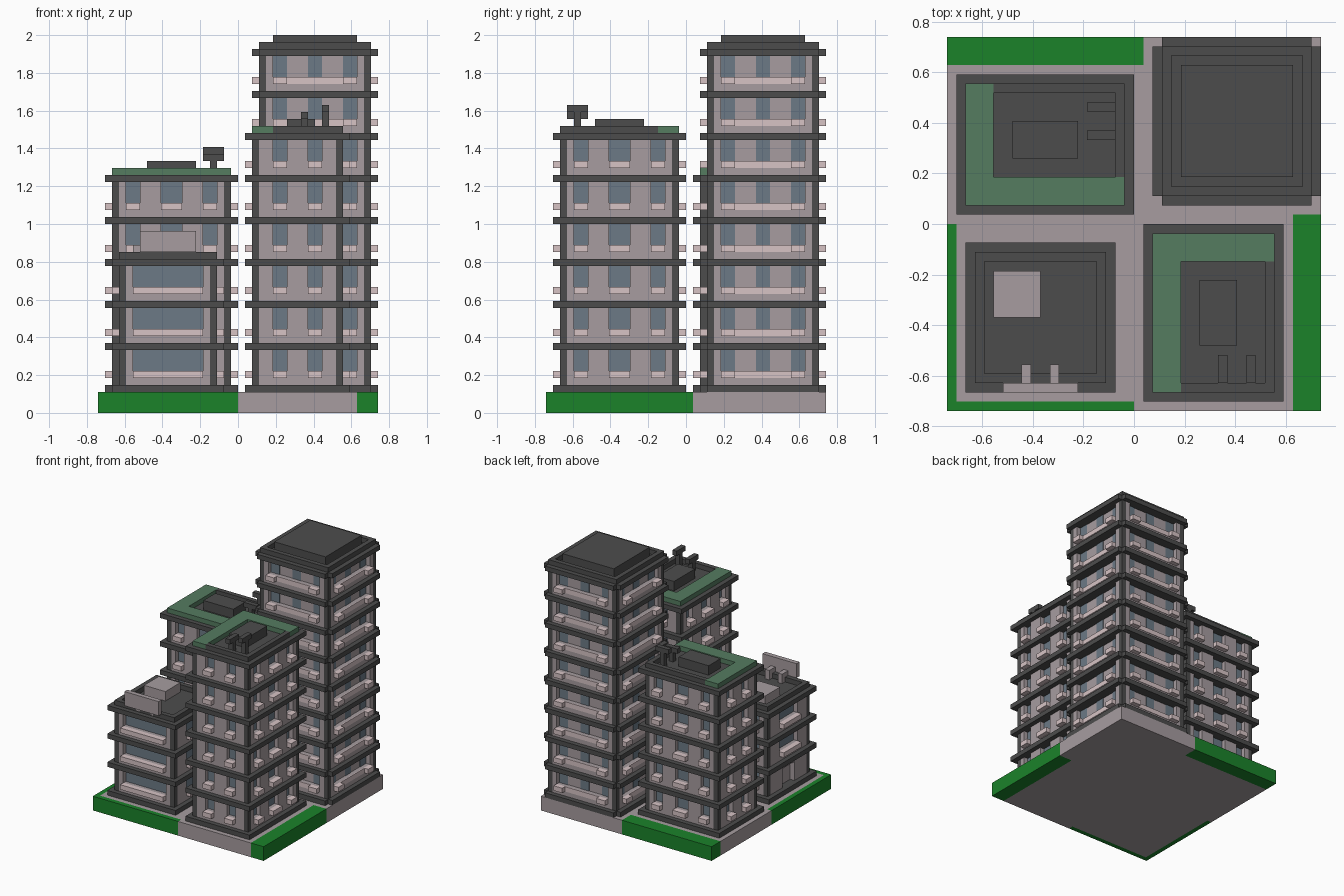
import bpy, bmesh

if "Cube" in bpy.data.objects:
    bpy.data.objects.remove(bpy.data.objects["Cube"])

U = 1 / 27  # the whole block sits on a regular grid of this size


def material(name, rgb):
    m = bpy.data.materials.new(name)
    m.diffuse_color = (*rgb, 1)
    m.use_nodes = True
    m.node_tree.nodes["Principled BSDF"].inputs["Base Color"].default_value = m.diffuse_color
    return m


WALL = material("mauve_grey_wall", (0.385, 0.335, 0.35))
DARK = material("charcoal", (0.073, 0.073, 0.073))
GLASS = material("blue_grey_glass", (0.15, 0.195, 0.24))
LEDGE = material("pale_pink_ledge", (0.68, 0.55, 0.56))
GRASS = material("grass_green", (0.011, 0.225, 0.023))
ROOF_GREEN = material("muted_roof_green", (0.09, 0.2, 0.118))


def boxes(name, mat, items, place=None):
    """One object from boxes (x0, x1, y0, y1, z0, z1) in grid units."""
    bm = bmesh.new()
    for x0, x1, y0, y1, z0, z1 in items:
        if place:
            (x0, y0), (x1, y1) = place(x0, y0), place(x1, y1)
        x0, x1 = sorted((x0, x1))
        y0, y1 = sorted((y0, y1))
        v = [bm.verts.new((x * U, y * U, z * U))
             for z in (z0, z1) for x, y in ((x0, y0), (x1, y0), (x1, y1), (x0, y1))]
        for f in ((3, 2, 1, 0), (4, 5, 6, 7), (0, 1, 5, 4),
                  (1, 2, 6, 5), (2, 3, 7, 6), (3, 0, 4, 7)):
            bm.faces.new([v[i] for i in f])
    mesh = bpy.data.meshes.new(name)
    bm.to_mesh(mesh)
    bm.free()
    mesh.materials.append(mat)
    obj = bpy.data.objects.new(name, mesh)
    bpy.context.collection.objects.link(obj)
    return obj


def on_side(body, side, a0, a1, d0, d1, z0, z1):
    """Box on a wall: a = position along it, d = distance out from the window plane."""
    x0, x1, y0, y1 = body
    if side == "front":
        return (a0, a1, y0 + 1 - d1, y0 + 1 - d0, z0, z1)
    if side == "back":
        return (a0, a1, y1 - 1 + d0, y1 - 1 + d1, z0, z1)
    if side == "left":
        return (x0 + 1 - d1, x0 + 1 - d0, a0, a1, z0, z1)
    return (x1 - 1 + d0, x1 - 1 + d1, a0, a1, z0, z1)


def ring(x0, x1, y0, y1, z0, z1):
    return [(x0, x1, y0, y0 + 1, z0, z1), (x0, x1, y1 - 1, y1, z0, z1),
            (x0, x0 + 1, y0 + 1, y1 - 1, z0, z1), (x1 - 1, x1, y0 + 1, y1 - 1, z0, z1)]


def tower(name, body, floors, windows, ledges, openings=None, notched=False,
          place=None, skip=()):
    """windows, openings: side -> spans; ledges: side -> (start, end, outward depth)."""
    x0, x1, y0, y1 = body
    top = 3 + 6 * floors
    openings = openings or windows
    # corner columns
    boxes(name + "_columns", DARK,
          [(x, x + 1, y, y + 1, 3.5, top + .5) for x in (x0, x1 - 1) for y in (y0, y1 - 1)], place)
    # overhanging floor slabs
    slabs = []
    for f in range(floors + 1):
        z = 3 + 6 * f
        if notched:
            slabs += [(x0, x1, y0 - 1, y1 + 1, z, z + 1),
                      (x0 - 1, x0, y0, y1, z, z + 1), (x1, x1 + 1, y0, y1, z, z + 1)]
        else:
            slabs.append((x0 - 1, x1 + 1, y0 - 1, y1 + 1, z, z + 1))
    boxes(name + "_floor_slabs", DARK, slabs, place)
    # core, outer wall around the window recesses, panes and ledges per storey
    walls, panes, sills = [(x0 + 1, x1 - 1, y0 + 1, y1 - 1, 3.5, top + .5)], [], []
    for f in range(floors):
        z = 4 + 6 * f
        for side in ("front", "back", "left", "right"):
            if (side, f) in skip:
                continue
            lo, hi = (x0, x1) if side in ("front", "back") else (y0, y1)
            walls.append(on_side(body, side, lo + 1, hi - 1, 0, 1, z, z + 2))
            cuts = [lo + 1] + [e for span in openings[side] for e in span] + [hi - 1]
            walls += [on_side(body, side, a, b, 0, 1, z + 2, z + 5)
                      for a, b in zip(cuts[::2], cuts[1::2])]
            panes += [on_side(body, side, a, b, 0, .1, z + 2, z + 5) for a, b in windows[side]]
            sills += [on_side(body, side, a, b, .9, d, z + 1, z + 2.02) for a, b, d in ledges[side]]
    boxes(name + "_walls", WALL, walls, place)
    boxes(name + "_windows", GLASS, panes, place)
    boxes(name + "_window_ledges", LEDGE, sills, place)
    return top + 1


# ground: paving with grass borders
boxes("paving", WALL, [(-19, 17, -19, 17, 0, 3), (0, 17, -20, -19, 0, 3), (1, 17, 17, 20, 0, 3),
                       (17, 20, 1, 20, 0, 3), (-20, -19, 0, 17, 0, 3)])
boxes("grass_borders", GRASS, [(-20, 1, 17, 20, 0, 3), (17, 20, -20, 1, 0, 3),
                               (-20, -19, -20, 0, 0, 3), (-19, 0, -20, -19, 0, 3)])


# two garden-roof blocks: the same design, the second turned and one storey taller
def garden_block(name, floors, place):
    long_side = [(-16, -14), (-11, -8), (-5, -3)]
    short_side = [(5, 7), (10, 12)]
    wins = dict(front=long_side, back=long_side, left=short_side, right=short_side)
    sills = {s: [(a, b, 2) for a, b in w] for s, w in wins.items()}
    z = tower(name, (-18, -1, 2, 15), floors, wins, sills, place=place)
    boxes(name + "_roof_planting", ROOF_GREEN,
          [(-18, -15, 2, 15, z, z + 1), (-15, -1, 2, 5, z, z + 1)], place)
    boxes(name + "_parapet", DARK,
          [(-15, -1, 14, 15, z, z + 1), (-2, -1, 5, 14, z, z + 1)], place)
    boxes(name + "_roof_unit", DARK, [(-13, -6, 7, 11, z, z + 2)], place)
    masts = []
    for y, h in ((9, 2), (12, 3)):
        masts += [(-4, -3, y, y + 1, z, z + h), (-5, -2, y, y + 1, z + h, z + h + 1)]
    boxes(name + "_antennas", DARK, masts, place)


garden_block("back_left_block", 5, None)
garden_block("front_right_block", 6, lambda x, y: (y, -19 - x))

# tall tower with notched slab corners and one wide recess per side
sides = ("front", "back", "left", "right")
bar = [(5, 7, 2), (7, 15, 1.1), (15, 17, 2)]
z = tower("tall_tower", (3, 19, 3, 19), 8,
          {s: [(5, 7), (10, 12), (15, 17)] for s in sides}, {s: bar for s in sides},
          openings={s: [(5, 17)] for s in sides}, notched=True)
boxes("tall_tower_parapet", DARK, ring(3, 19, 3, 19, z, z + 1))
boxes("tall_tower_roof_cap", DARK, [(5, 17, 5, 17, z, z + 2)])

# low office block with a recessed doorway on its left side
body = (-17, -3, -17, -3)
wins = dict(front=[(-15, -5)], back=[(-15, -5)], left=[(-13, -7)], right=[(-13, -7)])
z = tower("office", body, 3, wins, {s: [(a, b, 2) for a, b in w] for s, w in wins.items()},
          skip={("left", 0)})
boxes("office_parapet", DARK, ring(-17, -3, -17, -3, z, z + 1))
boxes("office_door_surround", WALL,
      [on_side(body, "left", a, b, 0, 1, 4, 9) for a, b in ((-16, -12), (-8, -4))]
      + [on_side(body, "left", -12, -8, 0, 1, 8, 9)])
boxes("office_roof_hut", WALL, [(-15, -10, -10, -5, z, z + 2)])
boxes("roof_sign_panel", WALL, [(-14, -6, -18, -17, z + 1, z + 4)])
boxes("roof_sign_supports", WALL, [(x, x + 1, -17, -15, z, z + 2) for x in (-12, -9)])
